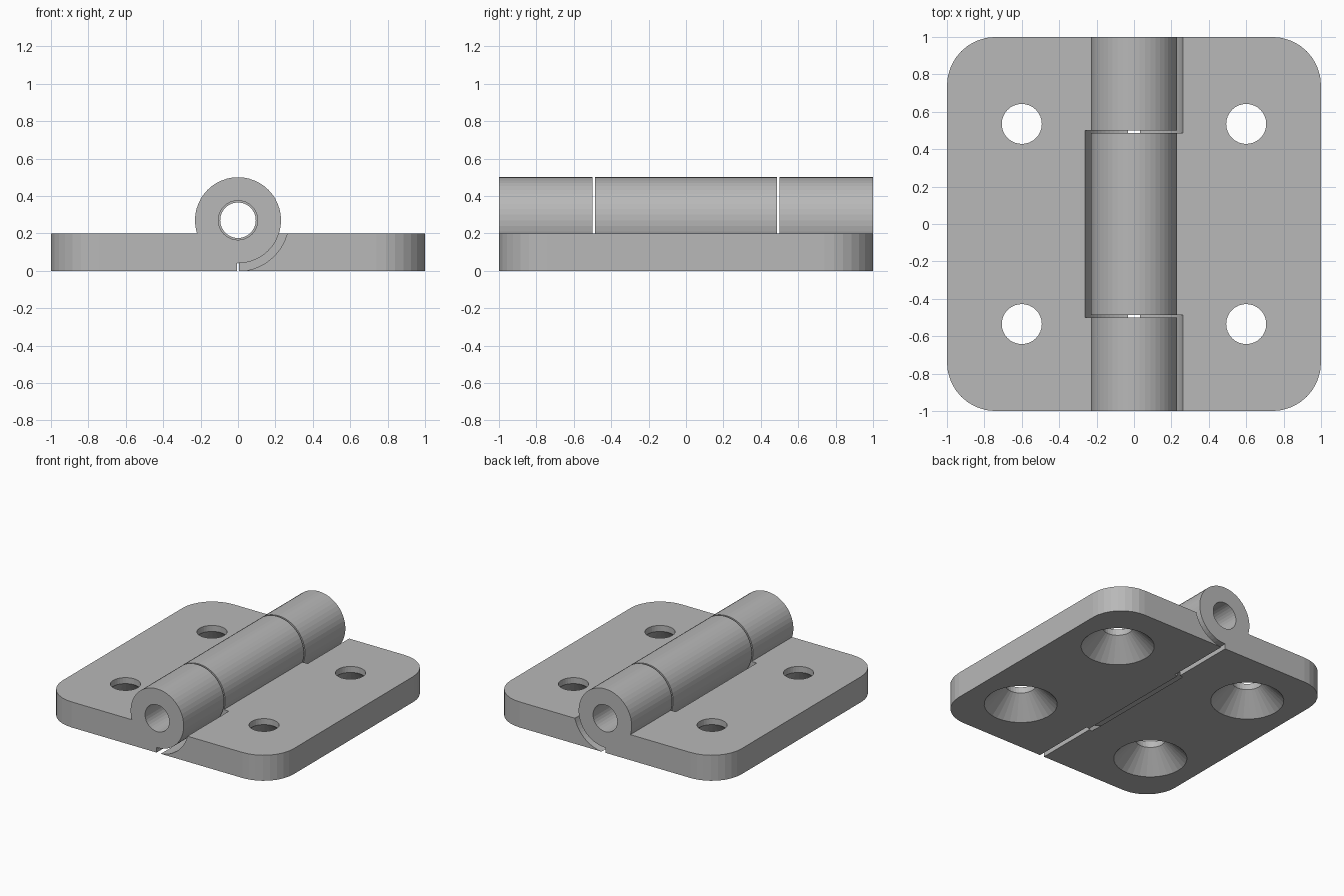
import bpy, bmesh, math
from mathutils import Matrix

if "Cube" in bpy.data.objects:
    bpy.data.objects.remove(bpy.data.objects["Cube"])

AXIS_Z, BARREL_R, CLEAR_R = 0.27, 0.23, 0.272
THICK, CORNER, GAP = 0.20, 0.26, 0.005

grey = bpy.data.materials.new("plain_grey")
grey.diffuse_color = (0.48, 0.48, 0.48, 1)
grey.use_nodes = True
grey.node_tree.nodes["Principled BSDF"].inputs["Base Color"].default_value = grey.diffuse_color


def finish(name, bm):
    bmesh.ops.recalc_face_normals(bm, faces=bm.faces)
    me = bpy.data.meshes.new(name)
    bm.to_mesh(me)
    bm.free()
    me.materials.append(grey)
    ob = bpy.data.objects.new(name, me)
    bpy.context.collection.objects.link(ob)
    return ob


def rod(name, r, y0, y1, segs=48):
    """Cylinder lying along the hinge axis."""
    bm = bmesh.new()
    bmesh.ops.create_cone(
        bm, cap_ends=True, segments=segs, radius1=r, radius2=r, depth=y1 - y0,
        matrix=Matrix.Translation((0, (y0 + y1) / 2, AXIS_Z))
        @ Matrix.Rotation(math.pi / 2, 4, 'X'))
    return finish(name, bm)


def plate(name, side):
    """Half plate with two rounded outer corners."""
    c = 1 - CORNER
    pts = [(GAP, -1), (GAP, 1)]
    for sy, start in ((1, 90), (-1, 0)):
        for i in range(9):
            a = math.radians(start - i * 90 / 8)
            pts.append((c + CORNER * math.cos(a), sy * c + CORNER * math.sin(a)))
    pts = [pts[0], pts[1]] + pts[2:]
    bm = bmesh.new()
    f = bm.faces.new([bm.verts.new((side * x, y, 0)) for x, y in pts])
    ext = bmesh.ops.extrude_face_region(bm, geom=[f])
    for v in ext['geom']:
        if isinstance(v, bmesh.types.BMVert):
            v.co.z = THICK
    return finish(name, bm)


def countersink(x, y):
    """Revolved screw-hole cutter: wide cone below, straight hole above."""
    prof = [(0.275, -0.015), (0.107, 0.153), (0.107, 0.3)]
    n = 32
    bm = bmesh.new()
    rings = [[bm.verts.new((x + r * math.cos(2 * math.pi * i / n),
                            y + r * math.sin(2 * math.pi * i / n), z))
              for i in range(n)] for r, z in prof]
    for a, b in zip(rings, rings[1:]):
        for i in range(n):
            j = (i + 1) % n
            bm.faces.new((a[i], a[j], b[j], b[i]))
    bm.faces.new(rings[0])
    bm.faces.new(rings[-1])
    return finish("screw_cutter", bm)


def boolean(ob, tool, op):
    m = ob.modifiers.new("bool", 'BOOLEAN')
    m.operation, m.object, m.solver = op, tool, 'EXACT'
    bpy.context.view_layer.objects.active = ob
    bpy.ops.object.modifier_apply(modifier=m.name)
    bpy.data.objects.remove(tool, do_unlink=True)


def leaf(name, side, barrel_half, clear_spans, bore_r):
    ob = plate(name, side)
    # knuckle barrel, then clearance for the other leaf's knuckles
    boolean(ob, rod("barrel", BARREL_R, -barrel_half, barrel_half), 'UNION')
    for y0, y1 in clear_spans:
        boolean(ob, rod("clearance_cutter", CLEAR_R, y0, y1, 64), 'DIFFERENCE')
    # pin bore and screw holes
    boolean(ob, rod("bore_cutter", bore_r, -1.2, 1.2, 32), 'DIFFERENCE')
    for y in (-0.535, 0.535):
        boolean(ob, countersink(side * 0.6, y), 'DIFFERENCE')


# left leaf carries the two end knuckles, right leaf the middle one
leaf("left_leaf", -1, 1.0, [(-0.5, 0.5)], 0.105)
leaf("right_leaf", 1, 0.7, [(-1.1, -0.487), (0.487, 1.1)], 0.095)
